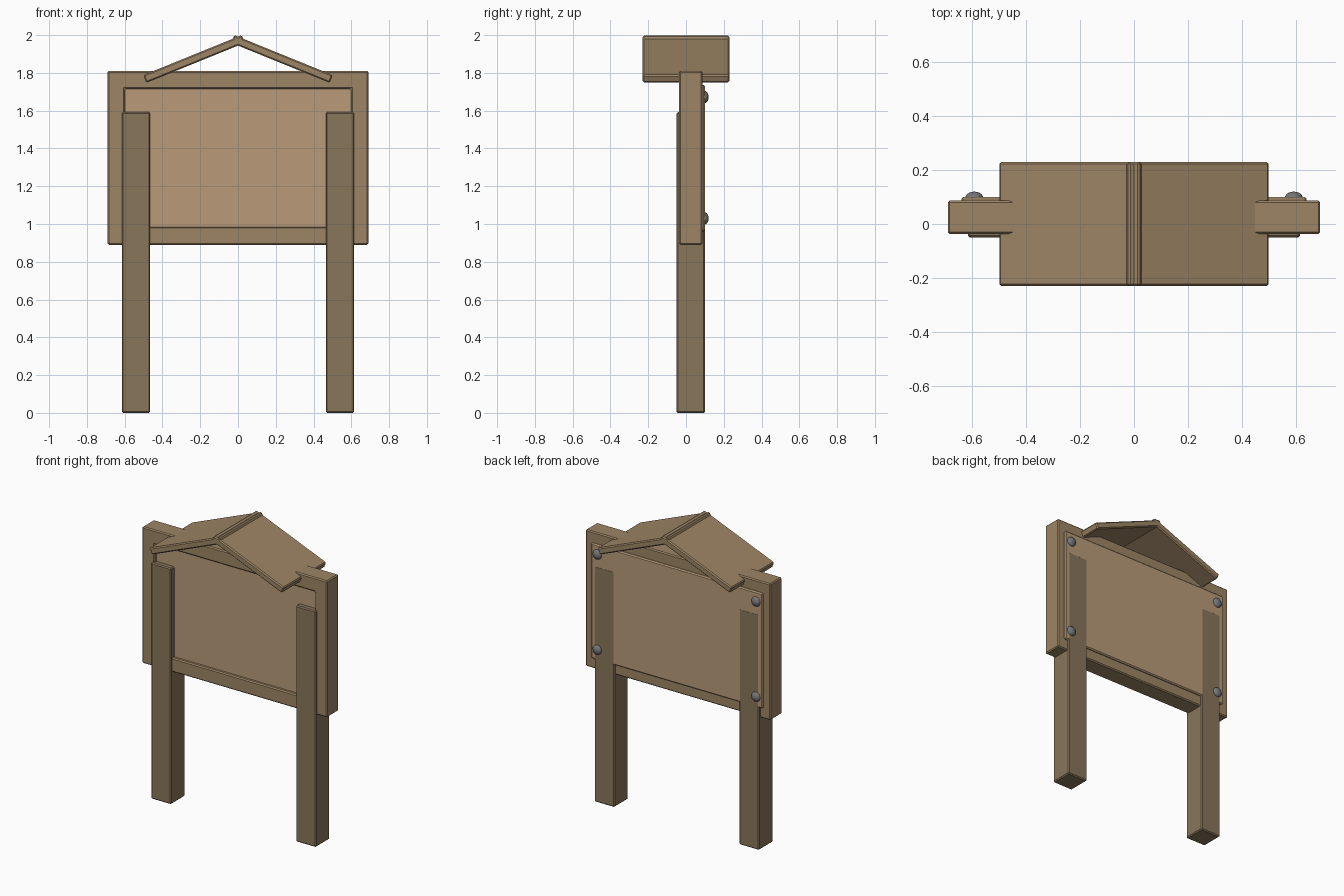
import bpy, bmesh, math
from mathutils import Matrix

if "Cube" in bpy.data.objects:
    bpy.data.objects.remove(bpy.data.objects["Cube"])


def material(name, rgb):
    m = bpy.data.materials.new(name)
    m.diffuse_color = (*rgb, 1)
    m.use_nodes = True
    m.node_tree.nodes["Principled BSDF"].inputs["Base Color"].default_value = m.diffuse_color
    return m


wood = material("wood", (0.34, 0.235, 0.13))
dark_wood = material("dark_wood", (0.25, 0.18, 0.105))
light_wood = material("light_wood", (0.49, 0.33, 0.195))
metal = material("metal", (0.18, 0.18, 0.19))


def finish(name, bm, mat, bevel=0.0):
    bmesh.ops.recalc_face_normals(bm, faces=bm.faces)
    me = bpy.data.meshes.new(name)
    bm.to_mesh(me)
    bm.free()
    me.materials.append(mat)
    ob = bpy.data.objects.new(name, me)
    bpy.context.collection.objects.link(ob)
    if bevel:
        mod = ob.modifiers.new("Bevel", "BEVEL")
        mod.width, mod.segments = bevel, 1
    return ob


def box(name, lo, hi, mat, bevel=0.007):
    bm = bmesh.new()
    size = [b - a for a, b in zip(lo, hi)]
    mid = [(a + b) / 2 for a, b in zip(lo, hi)]
    bmesh.ops.create_cube(bm, size=1, matrix=Matrix.Translation(mid) @ Matrix.Diagonal((*size, 1)))
    return finish(name, bm, mat, bevel)


# Picture-frame border: rectangular ring with depth along y
def frame(name, outer, inner, y0, y1, mat):
    bm = bmesh.new()

    def loop(r, y):
        x, z0, z1 = r
        return [bm.verts.new(p) for p in ((-x, y, z0), (x, y, z0), (x, y, z1), (-x, y, z1))]

    loops = [loop(outer, y0), loop(inner, y0), loop(inner, y1), loop(outer, y1)]
    for a, b in zip(loops, loops[1:] + loops[:1]):
        for i in range(4):
            j = (i + 1) % 4
            bm.faces.new((a[i], a[j], b[j], b[i]))
    return finish(name, bm, mat, 0.007)


frame("board_frame", (0.69, 0.89, 1.81), (0.598, 0.985, 1.715), -0.037, 0.087, wood)

# Thick notice panel filling the frame and standing proud at the back
box("notice_panel", (-0.64, -0.015, 0.96), (0.64, 0.10, 1.737), light_wood)

for side, s in (("left", -1), ("right", 1)):
    # Square post, its back flush with the panel
    box(f"{side}_post", (s * 0.54 - 0.075, -0.05, 0), (s * 0.54 + 0.075, 0.1005, 1.592), dark_wood)

    # Sloping roof slab, slightly overlapping its twin at the ridge
    angle = math.radians(22.1)
    length, thick = 0.563, 0.044
    bm = bmesh.new()
    place = (Matrix.Translation((s * -0.02, 0, 2.0))
             @ Matrix.Rotation(s * angle, 4, 'Y')
             @ Matrix.Translation((s * length / 2, 0, -thick / 2))
             @ Matrix.Diagonal((length, 0.458, thick, 1)))
    bmesh.ops.create_cube(bm, size=1, matrix=place)
    finish(f"{side}_roof_slab", bm, wood, 0.007)

    # Round bolt heads on the back
    for level, z in (("lower", 1.03), ("upper", 1.672)):
        bm = bmesh.new()
        m = Matrix.Translation((s * 0.592, 0.097, z)) @ Matrix.Diagonal((0.033, 0.023, 0.033, 1))
        bmesh.ops.create_uvsphere(bm, u_segments=20, v_segments=12, radius=1, matrix=m)
        for f in bm.faces:
            f.smooth = True
        finish(f"{side}_{level}_bolt", bm, metal)
